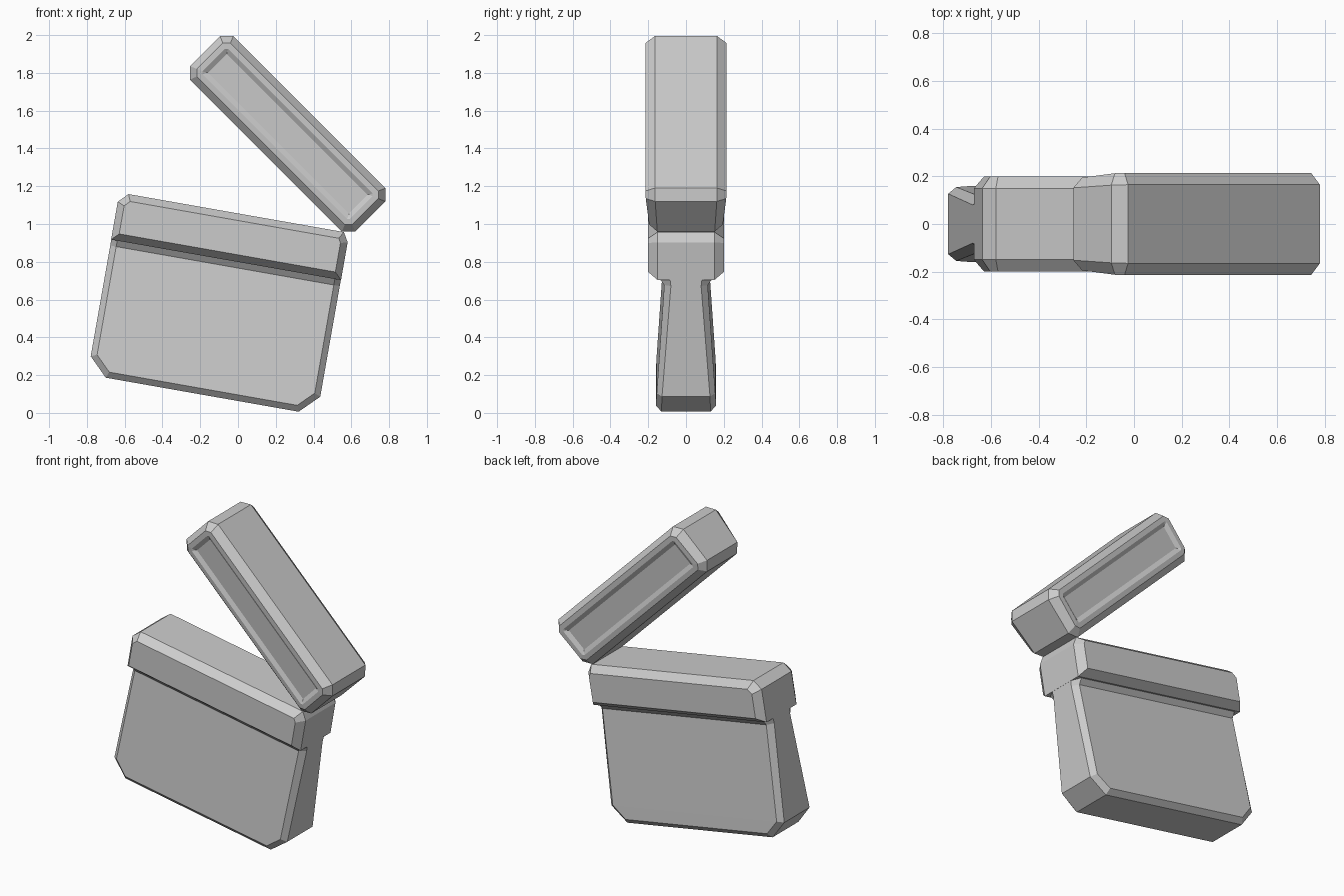
import bpy, bmesh
from math import cos, sin, radians
from mathutils import Vector

if "Cube" in bpy.data.objects:
    bpy.data.objects.remove(bpy.data.objects["Cube"])


def offset(poly, d):
    """Shrink a closed counter-clockwise outline by d with mitred corners."""
    out, n = [], len(poly)
    for i in range(n):
        p = poly[i]
        e1 = (p - poly[i - 1]).normalized()
        e2 = (poly[(i + 1) % n] - p).normalized()
        n1, n2 = Vector((-e1.y, e1.x)), Vector((-e2.y, e2.x))
        out.append(p + (n1 + n2) * d / (1 + n1.dot(n2)))
    return out


def slab(name, rows, tilt, inset, recess=None):
    """Tilted slab with chamfered sides.
    rows: (height, left, right, edge half-depth, face half-depth), bottom to top."""
    t, n = radians(tilt), len(rows)
    # outline: up the right side, down the left side
    outer = [Vector((r[2], r[0])) for r in rows] + [Vector((r[1], r[0])) for r in reversed(rows)]
    inner = offset(outer, inset)
    idx = list(range(n)) + list(reversed(range(n)))
    bm = bmesh.new()

    def ring(poly, k, s):
        return [bm.verts.new((p.x * cos(t) + p.y * sin(t), s * rows[i][k],
                              p.y * cos(t) - p.x * sin(t))) for p, i in zip(poly, idx)]

    rings = [ring(inner, 4, -1), ring(outer, 3, -1), ring(outer, 3, 1), ring(inner, 4, 1)]
    m = 2 * n
    for a, b in zip(rings, rings[1:]):
        for i in range(m):
            j = (i + 1) % m
            bm.faces.new((a[i], a[j], b[j], b[i]))
    caps = []
    for r in (rings[0], rings[3]):
        caps.append([bm.faces.new((r[i], r[i + 1], r[m - 2 - i], r[m - 1 - i])) for i in range(n - 1)])
    bmesh.ops.recalc_face_normals(bm, faces=bm.faces)
    if recess:
        for cap in caps:
            bmesh.ops.inset_region(bm, faces=cap, thickness=recess[0], use_even_offset=True)
            bmesh.ops.inset_region(bm, faces=cap, thickness=recess[1], depth=-recess[2],
                                   use_even_offset=True)
    me = bpy.data.meshes.new(name)
    bm.to_mesh(me)
    bm.free()
    ob = bpy.data.objects.new(name, me)
    bpy.context.collection.objects.link(ob)
    return ob


# Case body, narrowing upward and flaring under the rim
slab("case_body", [
    (0.062, -0.722, 0.315, 0.130, 0.160),
    (0.160, -0.820, 0.414, 0.127, 0.155),
    (0.755, -0.820, 0.414, 0.080, 0.115),
    (0.795, -0.820, 0.414, 0.085, 0.145),
    (0.900, -0.819, 0.413, 0.085, 0.145)], 10, 0.032)

# Thick rim around the top of the case
slab("case_rim", [
    (0.787, -0.821, 0.415, 0.150, 0.200),
    (0.990, -0.821, 0.415, 0.150, 0.200),
    (1.040, -0.772, 0.366 + 0.02, 0.150, 0.200)], 10, 0.037)

# Open lid with shallow side panels
slab("lid", [
    (1.068, -1.428, -0.290, 0.150, 0.190),
    (1.118, -1.478, -0.240, 0.152, 0.195),
    (1.343, -1.478, -0.240, 0.163, 0.213),
    (1.393, -1.428, -0.290, 0.165, 0.215)], 45, 0.037, (0.03, 0.025, 0.015))
